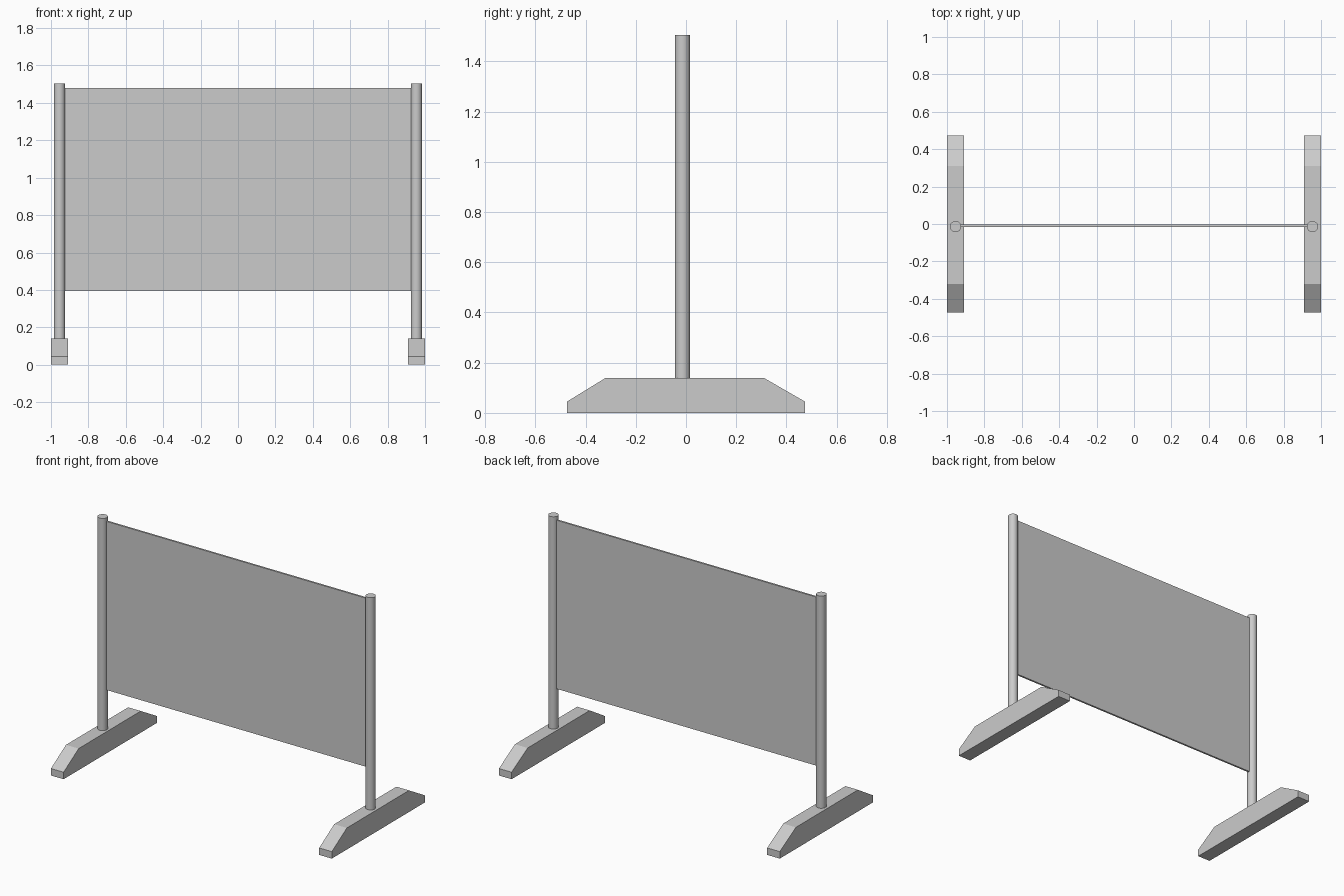
import bpy, bmesh

if "Cube" in bpy.data.objects:
    bpy.data.objects.remove(bpy.data.objects["Cube"])


def make_object(name, bm):
    bmesh.ops.recalc_face_normals(bm, faces=bm.faces)
    mesh = bpy.data.meshes.new(name)
    bm.to_mesh(mesh)
    bm.free()
    obj = bpy.data.objects.new(name, mesh)
    bpy.context.collection.objects.link(obj)
    return obj


def foot(name, x0, x1):
    # Side profile (y, z) extruded along x
    profile = [(-0.474, 0), (0.474, 0), (0.474, 0.045), (0.311, 0.139),
               (-0.321, 0.139), (-0.474, 0.045)]
    bm = bmesh.new()
    face = bm.faces.new([bm.verts.new((x0, y, z)) for y, z in profile])
    out = bmesh.ops.extrude_face_region(bm, geom=[face])
    verts = [v for v in out["geom"] if isinstance(v, bmesh.types.BMVert)]
    bmesh.ops.translate(bm, verts=verts, vec=(x1 - x0, 0, 0))
    return make_object(name, bm)


def post(name, x):
    z0, z1 = 0.139, 1.505
    bpy.ops.mesh.primitive_cylinder_add(vertices=48, radius=0.03, depth=z1 - z0,
                                        location=(x, -0.014, (z0 + z1) / 2))
    bpy.context.object.name = name
    bpy.ops.object.shade_smooth_by_angle()


# Feet and posts on both sides
for side, s in (("left", -1), ("right", 1)):
    foot(side + "_foot", s * 0.91, s * 1.0)
    post(side + "_post", s * 0.954)

# Thin board spanning the posts
bpy.ops.mesh.primitive_cube_add(size=1, location=(0, -0.01, 0.938))
panel = bpy.context.object
panel.name = "panel"
panel.scale = (1.86, 0.012, 1.085)
